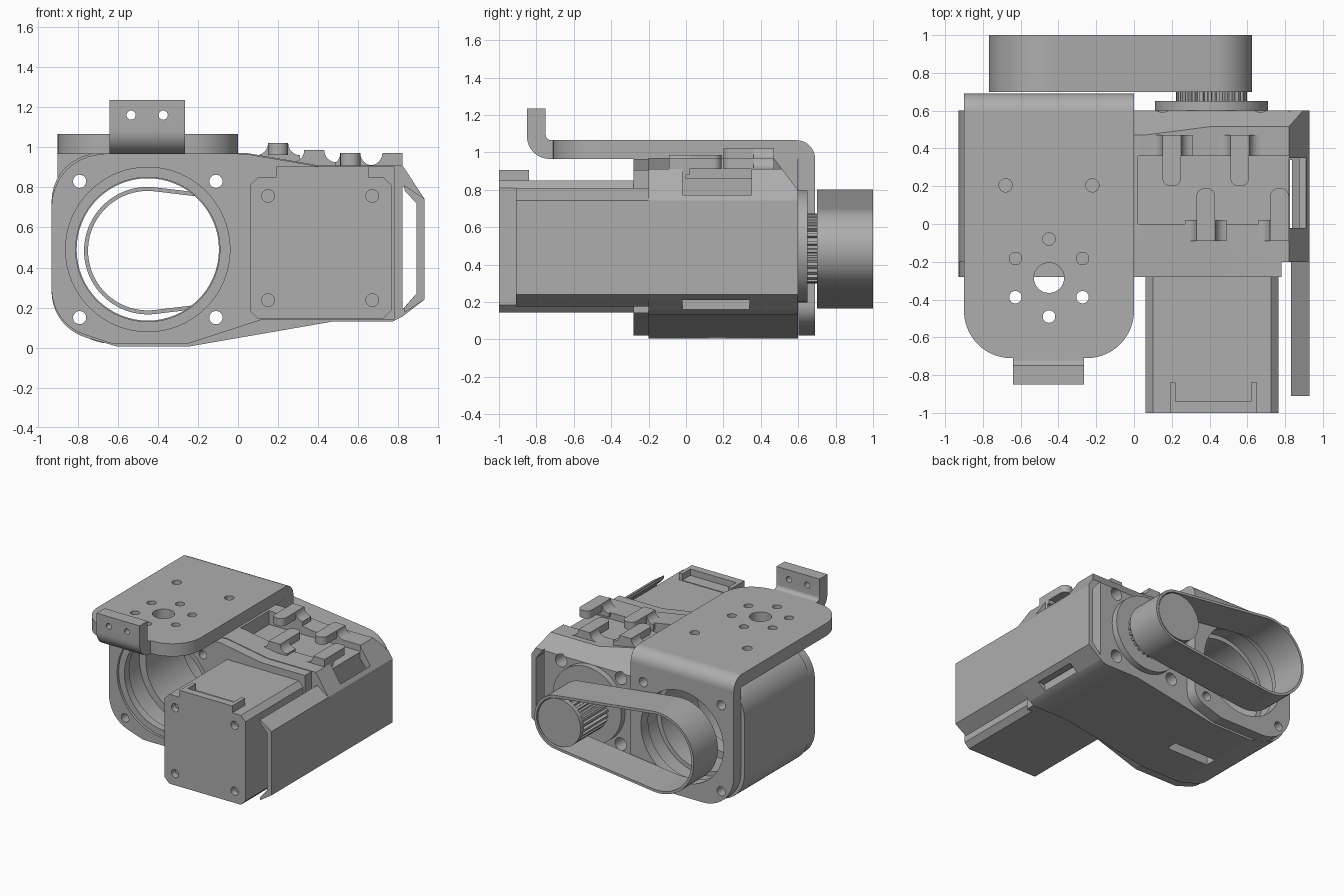
import bpy, bmesh, math
from mathutils import Vector

cube = bpy.data.objects.get("Cube")
if cube:
    bpy.data.objects.remove(cube, do_unlink=True)

GREY = bpy.data.materials.new("machined grey")
GREY.use_nodes = True
COLOUR = (0.42, 0.42, 0.42, 1)
GREY.diffuse_color = COLOUR
GREY.node_tree.nodes["Principled BSDF"].inputs["Base Color"].default_value = COLOUR


def prism(name, pts, axis, lo, hi):
    """Extrude a 2D outline along an axis; the outline uses the other two axes in order."""
    place = {"x": lambda p, t: (t, p[0], p[1]),
             "y": lambda p, t: (p[0], t, p[1]),
             "z": lambda p, t: (p[0], p[1], t)}[axis]
    bm = bmesh.new()
    a = [bm.verts.new(place(p, lo)) for p in pts]
    b = [bm.verts.new(place(p, hi)) for p in pts]
    bm.faces.new(a)
    bm.faces.new(b[::-1])
    for i in range(len(pts)):
        j = (i + 1) % len(pts)
        bm.faces.new((a[i], b[i], b[j], a[j]))
    bmesh.ops.recalc_face_normals(bm, faces=bm.faces)
    mesh = bpy.data.meshes.new(name)
    bm.to_mesh(mesh)
    bm.free()
    mesh.materials.append(GREY)
    ob = bpy.data.objects.new(name, mesh)
    bpy.context.collection.objects.link(ob)
    return ob


def rect(x0, x1, y0, y1):
    return [(x0, y0), (x1, y0), (x1, y1), (x0, y1)]


def arc(cx, cy, r, a0, a1, n):
    return [(cx + r * math.cos(a0 + (a1 - a0) * i / n),
             cy + r * math.sin(a0 + (a1 - a0) * i / n)) for i in range(n + 1)]


def circle(cx, cy, r, n=32):
    return arc(cx, cy, r, 0, math.tau, n)[:-1]


def rounded(corners, n=10):
    """Outline from (x, y, radius) corners, each filleted by its radius."""
    out = []
    for i, (x, y, r) in enumerate(corners):
        p = Vector((x, y))
        if r == 0:
            out.append((x, y))
            continue
        u = (Vector(corners[i - 1][:2]) - p).normalized()
        v = (Vector(corners[(i + 1) % len(corners)][:2]) - p).normalized()
        half = u.angle(v) / 2
        c = p + (u + v).normalized() * (r / math.sin(half))
        s = p + u * (r / math.tan(half)) - c
        e = p + v * (r / math.tan(half)) - c
        turn = math.atan2(s.x * e.y - s.y * e.x, s.dot(e))
        start = math.atan2(s.y, s.x)
        out += arc(c.x, c.y, r, start, start + turn, n)
    return out


def cut(ob, *cutters):
    for c in cutters:
        m = ob.modifiers.new("cut", "BOOLEAN")
        m.operation, m.solver, m.object = "DIFFERENCE", "EXACT", c
        bpy.context.view_layer.objects.active = ob
        bpy.ops.object.modifier_apply(modifier=m.name)
        bpy.data.objects.remove(c, do_unlink=True)


def hole(x, z, r, lo, hi, n=32):
    return prism("hole_cutter", circle(x, z, r, n), "y", lo, hi)


BORE = (-0.45, 0.49)
MOTOR = (0.41, 0.497)
SIGNS = [(a, b) for a in (-1, 1) for b in (-1, 1)]


def corner_holes(centre, off, r, lo, hi):
    return [hole(centre[0] + a * off, centre[1] + b * off, r, lo, hi, 20) for a, b in SIGNS]


# Main housing
housing = prism("housing", rounded([
    (-0.93, 0.97, 0.24), (0.05, 0.97, 0), (0.4, 0.91, 0), (0.82, 0.91, 0), (0.82, 0.155, 0),
    (0.77, 0.13, 0), (0.47, 0.13, 0), (-0.25, 0.005, 0), (-0.6, 0.005, 0.1), (-0.93, 0.1, 0.24)]),
    "y", -0.2, 0.6)
cut(housing,
    prism("chamfer_cutter", [(0.47, 0.97), (0.62, 0.77), (0.62, 1.1), (0.47, 1.1)], "x", 0.001, 1),
    prism("channel_cutter", rect(0, 0.36, 0.86, 1.1), "x", 0.02, 1),
    prism("slot_cutter", rect(-0.59, -0.22, 0.12, 0.21), "z", -0.1, 0.3),
    hole(*BORE, 0.355, -0.5, 0.8, 64), hole(*BORE, 0.41, -0.5, 0.0, 64),
    hole(*BORE, 0.39, 0.45, 0.8, 64),
    *corner_holes(BORE, 0.34, 0.033, -0.5, 0.8), *corner_holes(MOTOR, 0.26, 0.05, 0.4, 0.8))

# Front flange that carries the bore lip and the motor
flange = prism("front_flange", rounded([
    (-0.93, 0.965, 0.26), (0.05, 0.965, 0), (0.4, 0.905, 0), (0.78, 0.905, 0), (0.78, 0.14, 0),
    (0.12, 0.14, 0), (-0.25, 0.02, 0.1), (-0.63, 0.02, 0.1), (-0.93, 0.12, 0.24)]),
    "y", -0.28, -0.2)
cut(flange, hole(*BORE, 0.36, -0.5, 0.8, 64), hole(*BORE, 0.41, -0.5, -0.26, 64),
    *corner_holes(BORE, 0.34, 0.033, -0.5, 0.8))

# Side cover, an open channel along the left side
cover_front = prism("side_cover_front", [
    (0.83, 0.81), (0.93, 0.743), (0.93, 0.24), (0.83, 0.175),
    (0.83, 0.2), (0.89, 0.27), (0.89, 0.72), (0.83, 0.785)], "y", -0.91, -0.2)
cover = prism("side_cover", [
    (0.82, 0.91), (0.93, 0.743), (0.93, 0.24), (0.82, 0.155),
    (0.82, 0.19), (0.89, 0.27), (0.89, 0.72), (0.82, 0.81)], "y", -0.2, 0.6)
cut(cover,
    prism("window_cutter", rounded([(-0.02, 0.74, 0), (0.35, 0.74, 0), (0.35, 1, 0), (-0.02, 1, 0)]),
          "x", 0.8, 0.91),
    prism("slit_cutter", rect(-0.02, 0.34, 0.1, 0.21), "x", 0.825, 1),
    prism("chamfer_cutter", [(0.47, 0.97), (0.62, 0.77), (0.62, 1.1), (0.47, 1.1)], "x", 0.7, 1))

# Cable fingers reaching over the channel from alternate sides
for i, (x, top) in enumerate([(0.2, 1.02), (0.38, 0.985), (0.56, 0.97), (0.77, 0.97)]):
    root, tip, back = (0.46, 0.2, 0.47) if i % 2 == 0 else (-0.08, 0.19, -0.09)
    d = 1 if i % 2 == 0 else -1
    prism("cable_finger_%d" % (i + 1), rounded([
        (x - 0.05, root, 0), (x + 0.05, root, 0), (x + 0.05, tip, 0.045), (x - 0.05, tip, 0.045)], 6),
        "z", top - 0.06, top)
    flare = [(x + 0.05, top)] + arc(x + 0.11, top, 0.06, math.pi, 1.5 * math.pi, 6)
    flare += [(x + 0.11, 0.88), (x - 0.11, 0.88)]
    flare += arc(x - 0.11, top, 0.06, -0.5 * math.pi, 0, 6)
    flare = [(min(px, 0.82), pz) for px, pz in flare[1:]]
    prism("finger_root_%d" % (i + 1), flare, "y", *sorted((back, back - d * 0.11)))

# Motor
motor = prism("motor", rounded([
    (0.06, 0.145, 0.04), (0.765, 0.145, 0.04), (0.765, 0.85, 0.04), (0.06, 0.85, 0.04)], 1),
    "y", -1, -0.28)
cut(motor, *corner_holes(MOTOR, 0.26, 0.032, -1.1, -0.95))
connector = prism("motor_connector", rect(0.19, 0.65, -1, -0.84), "z", 0.84, 0.905)
cut(connector, prism("recess_cutter", rect(0.22, 0.62, -0.94, -0.8), "z", 0.855, 1))
prism("motor_boss", circle(*MOTOR, 0.3, 48), "y", 0.59, 0.65)

# Toothed pulley and belt
PULLEY = (0.41, 0.487)
TEETH = 26
teeth = []
for i in range(TEETH):
    for k, r in ((0, 0.165), (0.4, 0.165), (0.5, 0.187), (0.9, 0.187)):
        a = math.tau * (i + k) / TEETH
        teeth.append((PULLEY[0] + r * math.cos(a), PULLEY[1] + r * math.sin(a)))
prism("pulley", teeth, "y", 0.64, 0.97)
prism("pulley_cap", circle(*PULLEY, 0.187, 48), "y", 0.96, 0.995)


def loop(inset):
    big, small, d = 0.318 - inset, 0.215 - inset, PULLEY[0] + 0.45
    a = math.acos((big - small) / d)
    return (arc(-0.45, 0.484, big, a, math.tau - a, 48)
            + arc(PULLEY[0], 0.484, small, -a, a, 32))


belt = prism("belt", loop(0), "y", 0.7, 1)
cut(belt, prism("belt_cutter", loop(0.02), "y", 0.6, 1.1))

# Bracket: top plate, bend, back plate and front tab
plate = prism("bracket_top", rounded([
    (-0.9, 0.59, 0), (-0.9, -0.71, 0.25), (0, -0.71, 0.25), (0, 0.59, 0)], 14), "z", 0.965, 1.065)
bolts = [(-0.45 + 0.205 * math.sin(i * math.tau / 6), -0.285 + 0.205 * math.cos(i * math.tau / 6), 0.033)
         for i in range(6)] + [(-0.68, 0.205, 0.035), (-0.22, 0.205, 0.035), (-0.45, -0.285, 0.08)]
cut(plate, *[prism("bolt_cutter", circle(x, y, r), "z", 0.9, 1.2) for x, y, r in bolts])
prism("bracket_bend", [(0.59, 0.965)] + arc(0.59, 0.965, 0.1, 0, math.pi / 2, 12), "x", -0.9, 0)
back = prism("bracket_back", rounded([
    (-0.9, 0.965, 0), (0, 0.965, 0), (0, 0.1, 0.12), (-0.25, 0.02, 0.1), (-0.9, 0.02, 0.27)]),
    "y", 0.601, 0.69)
cut(back, hole(*BORE, 0.36, 0.3, 0.8, 64), *corner_holes(BORE, 0.34, 0.036, 0.3, 0.8))
tab = prism("bracket_tab", rounded([
    (-0.7, 0.965, 0), (-0.7, 1.065, 0), (-0.75, 1.065, 0.03), (-0.75, 1.235, 0),
    (-0.85, 1.235, 0), (-0.85, 0.965, 0.12)]), "x", -0.64, -0.265)
cut(tab, *[hole(x, 1.16, 0.023, -0.9, -0.72, 20) for x in (-0.533, -0.373)])

# Smooth round surfaces, keep edges sharp
for ob in bpy.context.scene.objects:
    ob.select_set(ob.type == "MESH")
bpy.context.view_layer.objects.active = housing
bpy.ops.object.shade_smooth_by_angle(angle=math.radians(30))
